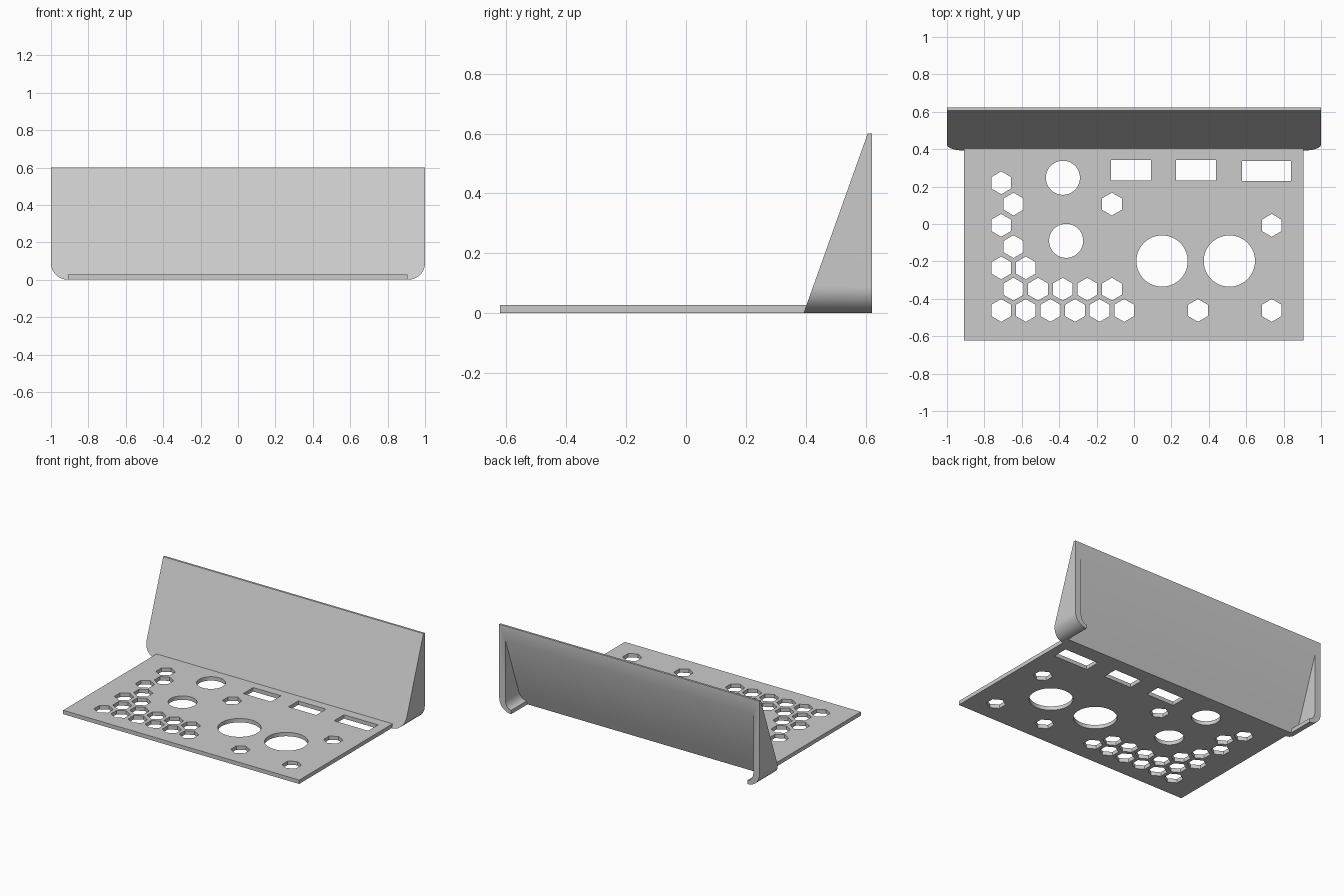
import bpy, bmesh, math
from mathutils import Vector

cube = bpy.data.objects.get("Cube")
if cube:
    bpy.data.objects.remove(cube, do_unlink=True)

grey = bpy.data.materials.new("plain grey")
grey.use_nodes = True
grey.diffuse_color = (0.6, 0.6, 0.6, 1)
grey.node_tree.nodes["Principled BSDF"].inputs["Base Color"].default_value = (0.6, 0.6, 0.6, 1)

HALF_DEPTH = 0.622
FLOOR = 0.027           # plate and lip thickness
WALL = 0.047            # guard wall thickness
RADIUS = 0.09           # outer lower corner
FRONT = Vector((0, 0.393, 0))
SLOPE_NORMAL = Vector((0, -0.6, 0.214)).normalized()


def prism(bm, points, offset):
    """Extrude a closed outline of 3D points by an offset."""
    face = bm.faces.new([bm.verts.new(p) for p in points])
    result = bmesh.ops.extrude_face_region(bm, geom=[face], use_keep_orig=True)
    verts = [v for v in result["geom"] if isinstance(v, bmesh.types.BMVert)]
    bmesh.ops.translate(bm, verts=verts, vec=offset)


def polygon(x, y, radius, sides):
    steps = [math.tau * i / sides + math.pi / 2 for i in range(sides)]
    return [(x + radius * math.cos(a), y + radius * math.sin(a)) for a in steps]


def finish(bm, name):
    bmesh.ops.recalc_face_normals(bm, faces=bm.faces[:])
    mesh = bpy.data.meshes.new(name)
    bm.to_mesh(mesh)
    bm.free()
    mesh.materials.append(grey)
    obj = bpy.data.objects.new(name, mesh)
    bpy.context.collection.objects.link(obj)
    return obj


def cut(target, cutter):
    mod = target.modifiers.new("cut", 'BOOLEAN')
    mod.object = cutter
    mod.solver = 'EXACT'
    bpy.context.view_layer.objects.active = target
    bpy.ops.object.modifier_apply(modifier=mod.name)
    bpy.data.objects.remove(cutter, do_unlink=True)


def corner(cx, cz, rx, rz, steps=12):
    """Quarter arc from the right side round to the bottom."""
    angles = [math.pi / 2 * i / steps for i in range(steps + 1)]
    return [(cx + rx * math.cos(a), cz - rz * math.sin(a)) for a in angles]


def sloped_block(name, half_outline, y_back, plane_point):
    """Mirror an x-z outline, run it along y and trim it on the slope."""
    outline = half_outline + [(-x, z) for x, z in reversed(half_outline)]
    bm = bmesh.new()
    prism(bm, [(x, 0.2, z) for x, z in outline], Vector((0, y_back - 0.2, 0)))
    bmesh.ops.recalc_face_normals(bm, faces=bm.faces[:])
    trim = bmesh.ops.bisect_plane(bm, geom=bm.verts[:] + bm.edges[:] + bm.faces[:],
                                  plane_co=plane_point, plane_no=SLOPE_NORMAL, clear_outer=True)
    rim = [e for e in trim["geom_cut"] if isinstance(e, bmesh.types.BMEdge)]
    bmesh.ops.contextual_create(bm, geom=rim)
    return finish(bm, name)


# Sloped guard, hollow at the back, with curled lower lips
center = 1 - RADIUS
guard = sloped_block("sloped_guard", [(1, 0.6)] + corner(center, RADIUS, RADIUS, RADIUS),
                     HALF_DEPTH, FRONT)
inner = [(1 - WALL, 0.8)] + corner(center, RADIUS, RADIUS - WALL, RADIUS - FLOOR)
inner += [(center - 0.002, FLOOR), (center - 0.002, -0.1)]
cavity = sloped_block("guard_cavity", inner, 0.8, FRONT - SLOPE_NORMAL * WALL)
cut(guard, cavity)

# Flat base plate
bm = bmesh.new()
left, right, back = 0.906, -0.908, 0.41
prism(bm, [(right, -HALF_DEPTH, 0), (left, -HALF_DEPTH, 0), (left, back, 0), (right, back, 0)],
      Vector((0, 0, FLOOR)))
plate = finish(bm, "base_plate")

# Hexagon holes on a staggered grid, listed by row
hex_rows = [(0, 1, 2, 3, 4, 5, 8, 11), (0.5, 1.5, 2.5, 3.5, 4.5), (0, 1), (0.5,),
            (0, 11), (0.5, 4.5), (0,)]
holes = [polygon(-0.71 + 0.1315 * col, -0.462 + 0.1137 * row, 0.061, 6)
         for row, cols in enumerate(hex_rows) for col in cols]

# Round holes
for x, y, radius in [(-0.38, 0.247, 0.091), (-0.363, -0.09, 0.091),
                     (0.15, -0.198, 0.137), (0.51, -0.198, 0.137)]:
    holes.append(polygon(x, y, radius, 64))

# Rectangular slots
for x, y, width in [(-0.016, 0.287, 0.213), (0.331, 0.287, 0.213), (0.709, 0.283, 0.262)]:
    w, h = width / 2, 0.054
    holes.append([(x - w, y - h), (x + w, y - h), (x + w, y + h), (x - w, y + h)])

bm = bmesh.new()
for hole in holes:
    prism(bm, [(x, y, -0.1) for x, y in hole], Vector((0, 0, 0.3)))
cut(plate, finish(bm, "hole_cutters"))

# Smooth the curves and keep hard edges
for obj in (guard, plate):
    bpy.ops.object.select_all(action='DESELECT')
    obj.select_set(True)
    bpy.context.view_layer.objects.active = obj
    bpy.ops.object.shade_smooth_by_angle()
